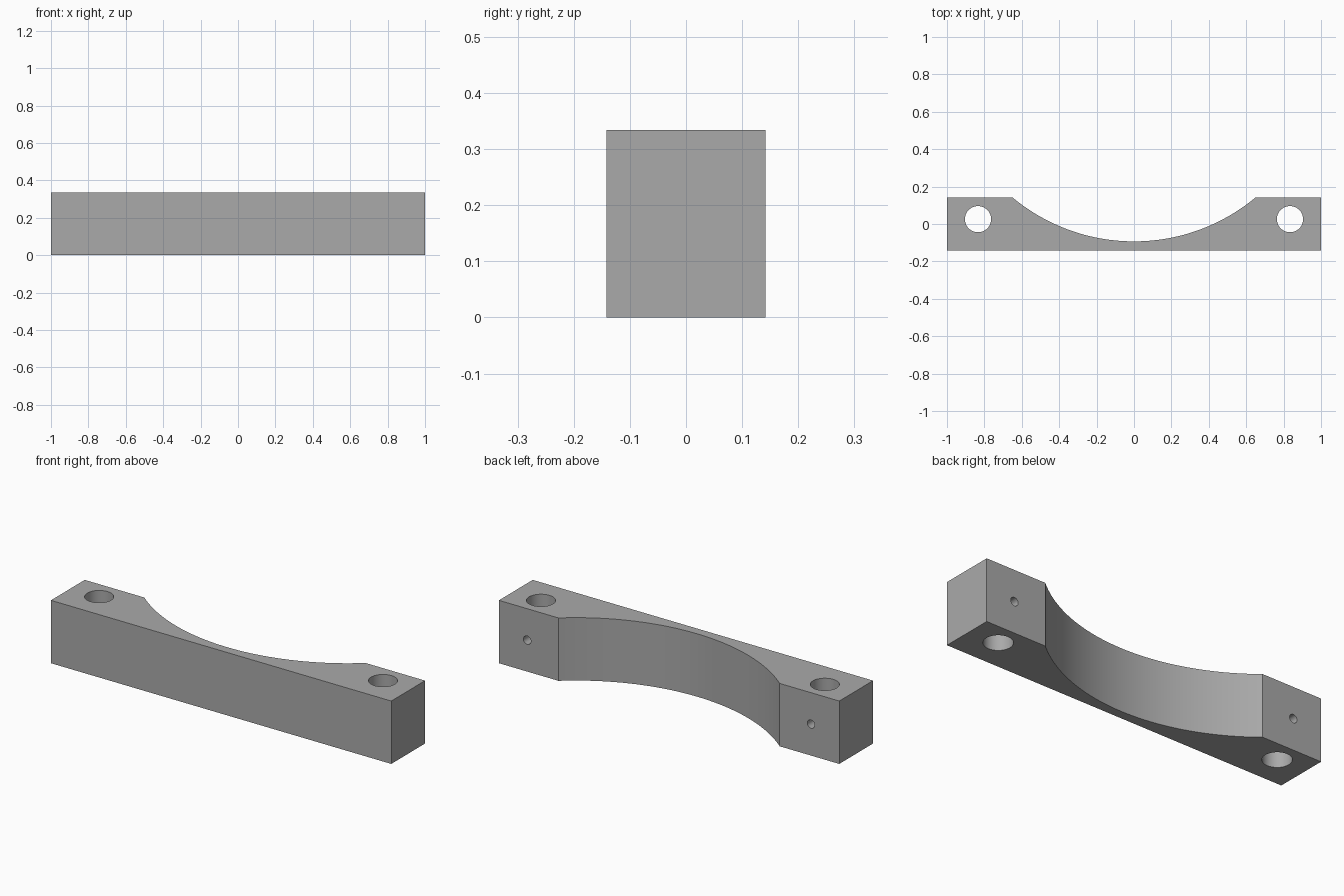
import bpy
import math

WIDTH, DEPTH, HEIGHT = 2.0, 0.284, 0.334
HOLE_X, HOLE_Y = 0.834, 0.026
ARC_RADIUS, ARC_Y = 1.016, 0.923

cube = bpy.data.objects.get("Cube")
if cube:
    bpy.data.objects.remove(cube, do_unlink=True)

# Plain grey finish
grey = bpy.data.materials.new("plain_grey")
grey.use_nodes = True
colour = (0.4, 0.4, 0.4, 1)
grey.diffuse_color = colour
grey.node_tree.nodes["Principled BSDF"].inputs["Base Color"].default_value = colour

# Rectangular bar
bpy.ops.mesh.primitive_cube_add(size=1, location=(0, 0, HEIGHT / 2))
block = bpy.context.object
block.name = "clamp_block"
block.scale = (WIDTH, DEPTH, HEIGHT)
bpy.ops.object.transform_apply(location=True, rotation=False, scale=True)
block.data.materials.append(grey)


def cut_cylinder(name, radius, length, location, sides, tilt=0):
    """Subtract a cylinder from the block."""
    bpy.ops.mesh.primitive_cylinder_add(vertices=sides, radius=radius, depth=length,
                                        location=location, rotation=(tilt, 0, 0))
    cutter = bpy.context.object
    cutter.name = name
    cutter.hide_render = True
    cutter.data.materials.append(grey)
    cut = block.modifiers.new(name, "BOOLEAN")
    cut.operation = "DIFFERENCE"
    cut.solver = "EXACT"
    cut.object = cutter
    bpy.context.view_layer.objects.active = block
    bpy.ops.object.modifier_apply(modifier=cut.name)
    bpy.data.objects.remove(cutter, do_unlink=True)


# Curved saddle in the back
cut_cylinder("saddle_cutter", ARC_RADIUS, 1, (0, ARC_Y, HEIGHT / 2), 192)

# Vertical bolt holes, each met by a small set-screw hole from the back
for side in (-1, 1):
    x = side * HOLE_X
    cut_cylinder("bolt_hole_cutter", 0.07, 1, (x, HOLE_Y, HEIGHT / 2), 48)
    screw_end = DEPTH / 2 + 0.1
    cut_cylinder("screw_hole_cutter", 0.022, screw_end - HOLE_Y,
                 (x, (screw_end + HOLE_Y) / 2, HEIGHT / 2), 24, math.pi / 2)

# Smooth curved walls with crisp edges
bpy.ops.object.select_all(action="DESELECT")
block.select_set(True)
bpy.context.view_layer.objects.active = block
bpy.ops.object.shade_smooth_by_angle(angle=math.radians(30))
